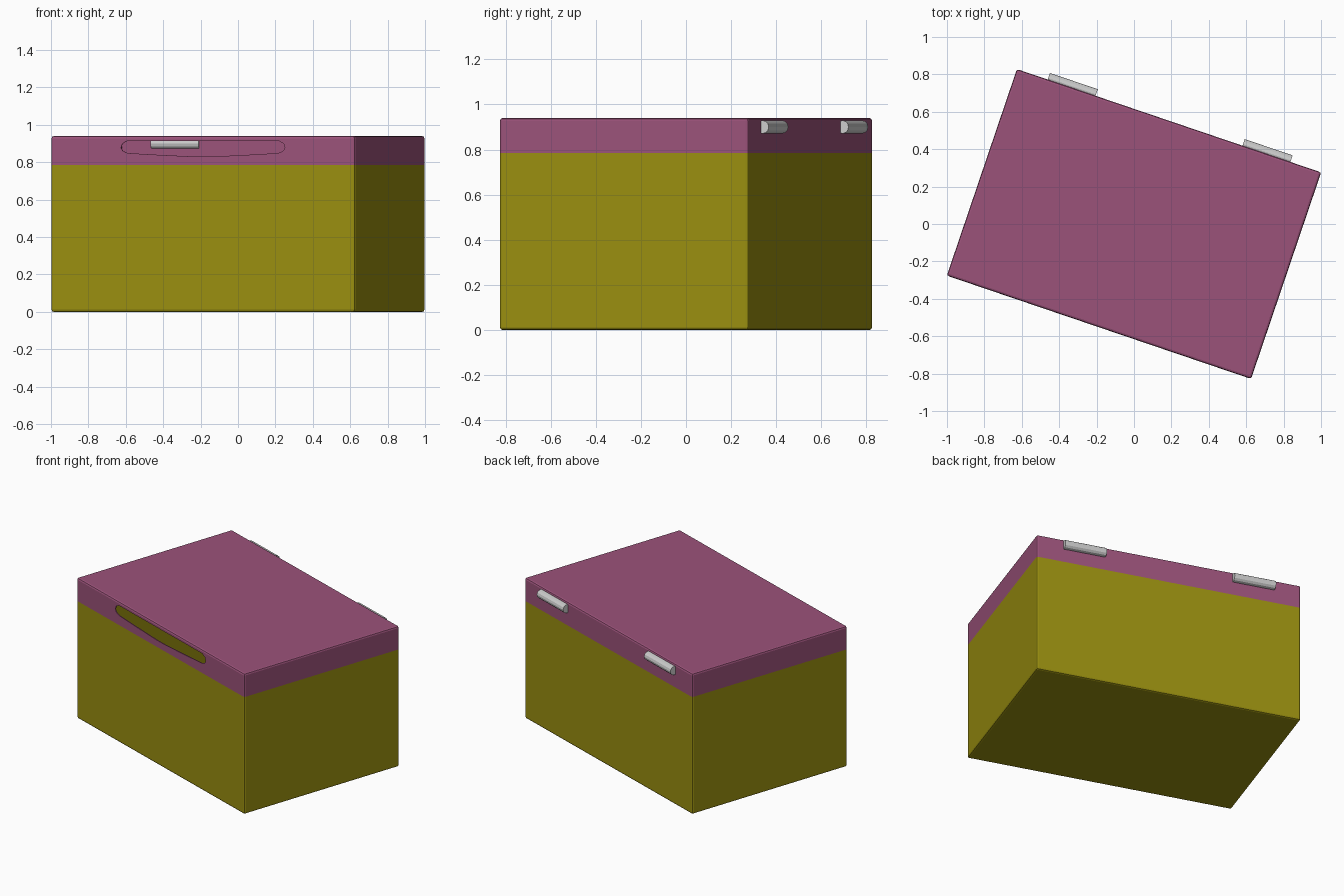
import bpy, bmesh, math
from mathutils import Matrix

if "Cube" in bpy.data.objects:
    bpy.data.objects.remove(bpy.data.objects["Cube"])

TURN = math.radians(-18.75)      # whole chest is turned about z
HX, HY = 0.859, 0.583            # half width, half depth
SEAM, TOP = 0.785, 0.94
WALL, BEVEL = 0.006, 0.012


def material(name, color):
    m = bpy.data.materials.new(name)
    m.diffuse_color = (*color, 1)
    m.use_nodes = True
    m.node_tree.nodes["Principled BSDF"].inputs["Base Color"].default_value = m.diffuse_color
    return m


def finish(name, bm, mat=None):
    bmesh.ops.recalc_face_normals(bm, faces=bm.faces)
    me = bpy.data.meshes.new(name)
    bm.to_mesh(me)
    bm.free()
    ob = bpy.data.objects.new(name, me)
    bpy.context.collection.objects.link(ob)
    ob.rotation_euler.z = TURN
    if mat:
        me.materials.append(mat)
    return ob


def tray(name, z0, z1, open_z, mat):
    """Thin-walled box with bevelled edges, open at height open_z."""
    bm = bmesh.new()
    bmesh.ops.create_cube(bm, size=1, matrix=Matrix.Translation((0, 0, (z0 + z1) / 2))
                          @ Matrix.Diagonal((2 * HX, 2 * HY, z1 - z0, 1)))
    at_open = lambda g: all(abs(v.co.z - open_z) < 1e-4 for v in g.verts)
    edges = [e for e in bm.edges if not at_open(e)]
    bmesh.ops.bevel(bm, geom=edges, offset=BEVEL, segments=2, profile=0.5, affect='EDGES')
    bmesh.ops.delete(bm, geom=[f for f in bm.faces if at_open(f)], context='FACES')
    ob = finish(name, bm, mat)
    sol = ob.modifiers.new("wall", 'SOLIDIFY')
    sol.thickness = WALL
    sol.offset = -1
    return ob


pink = material("pink", (0.33, 0.085, 0.195))
yellow = material("yellow", (0.32, 0.275, 0.005))

# Chest body and lid
tray("chest_body", 0, SEAM, SEAM, yellow)
lid = tray("chest_lid", SEAM, TOP, SEAM, pink)

# Hand slot through the front of the lid
half = [(0.04, 0.83), (0.24, 0.839), (0.425, 0.849), (0.452, 0.86),
        (0.463, 0.877), (0.455, 0.9), (0.427, 0.915)]
outline = half + [(-u, z) for u, z in reversed(half)]
bm = bmesh.new()
face = bm.faces.new([bm.verts.new((u, -HY - 0.05, z)) for u, z in outline])
ext = bmesh.ops.extrude_face_region(bm, geom=[face])
bmesh.ops.translate(bm, vec=(0, 0.1, 0),
                    verts=[g for g in ext["geom"] if isinstance(g, bmesh.types.BMVert)])
slot = finish("slot_cutter", bm)
slot.hide_render = True
cut = lid.modifiers.new("slot", 'BOOLEAN')
cut.object = slot
cut.solver = 'EXACT'

# Apply the lid modifiers and remove the cutter
bpy.context.view_layer.objects.active = lid
lid.select_set(True)
for m in list(lid.modifiers):
    bpy.ops.object.modifier_apply(modifier=m.name)
bpy.data.objects.remove(slot)

# Hinge barrels through the back of the lid
for side, name in ((-1, "left_hinge"), (1, "right_hinge")):
    bm = bmesh.new()
    bmesh.ops.create_cone(bm, cap_ends=True, segments=12, radius1=0.029, radius2=0.029, depth=0.27,
                          matrix=Matrix.Translation((side * 0.55, HY + 0.008, 0.9))
                          @ Matrix.Rotation(math.pi / 2, 4, 'Y'))
    finish(name, bm)
